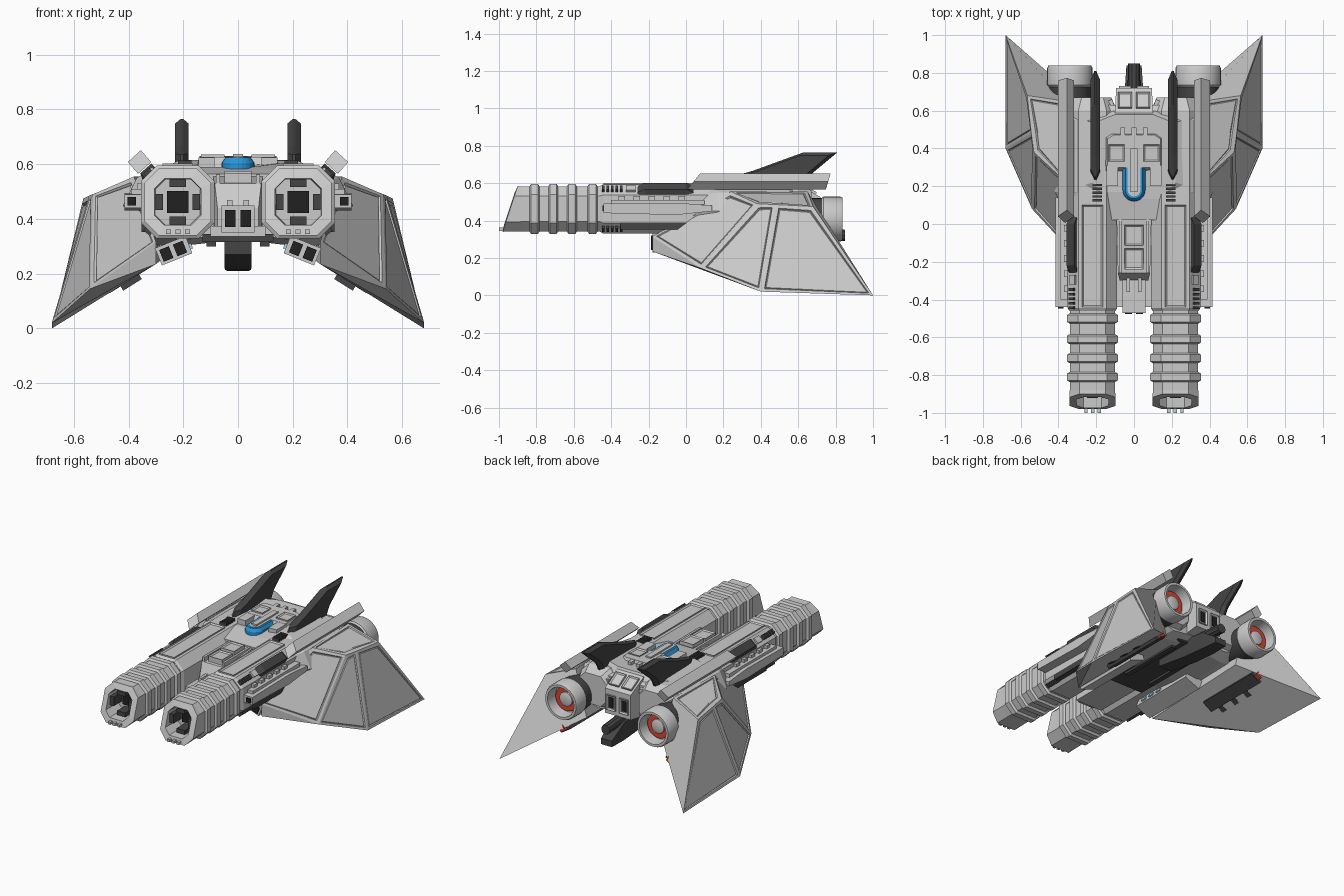
import bpy, bmesh, math
from mathutils import Euler, Vector

if "Cube" in bpy.data.objects:
    bpy.data.objects.remove(bpy.data.objects["Cube"])


def material(name, rgb):
    m = bpy.data.materials.new(name)
    m.diffuse_color = (*rgb, 1)
    m.use_nodes = True
    m.node_tree.nodes["Principled BSDF"].inputs["Base Color"].default_value = m.diffuse_color
    return m


DARK = material("dark_metal", (0.06, 0.06, 0.06))
BLACK = material("black_void", (0.015, 0.015, 0.015))
BLUE = material("blue_glass", (0.02, 0.3, 0.7))
RED = material("red_glow", (0.7, 0.06, 0.03))
PALE = material("pale_light", (0.4, 0.65, 0.85))


def finish(name, bm, mat=None, mirror=True, smooth=False):
    bmesh.ops.recalc_face_normals(bm, faces=bm.faces)
    me = bpy.data.meshes.new(name)
    bm.to_mesh(me)
    bm.free()
    ob = bpy.data.objects.new(name, me)
    bpy.context.collection.objects.link(ob)
    if mat:
        me.materials.append(mat)
    if smooth:
        bpy.ops.object.select_all(action='DESELECT')
        ob.select_set(True)
        bpy.context.view_layer.objects.active = ob
        bpy.ops.object.shade_smooth_by_angle()
    if mirror:
        ob.modifiers.new("mirror", 'MIRROR')
    return ob


def loft(name, sections, mat=None, mirror=True, smooth=False):
    """Skin equal-length rings of 3D points and cap both ends."""
    bm = bmesh.new()
    rings = [[bm.verts.new(p) for p in s] for s in sections]
    n = len(rings[0])
    for a, b in zip(rings, rings[1:]):
        for i in range(n):
            j = (i + 1) % n
            bm.faces.new((a[i], a[j], b[j], b[i]))
    bm.faces.new(rings[0])
    bm.faces.new(rings[-1])
    return finish(name, bm, mat, mirror, smooth)


def box(name, x, y, z, mat=None, mirror=True, rot=(0, 0, 0), inset=None):
    """Box from (min, max) ranges; inset sinks a panel into the face along that direction."""
    bm = bmesh.new()
    bmesh.ops.create_cube(bm, size=1)
    for v in bm.verts:
        v.co = Vector((v.co.x * (x[1] - x[0]), v.co.y * (y[1] - y[0]), v.co.z * (z[1] - z[0])))
    bm.normal_update()
    if inset:
        f = max(bm.faces, key=lambda f: f.normal.dot(Vector(inset)))
        bmesh.ops.inset_individual(bm, faces=[f], thickness=0.012, depth=-0.008)
    c = Vector(((x[0] + x[1]) / 2, (y[0] + y[1]) / 2, (z[0] + z[1]) / 2))
    e = Euler([math.radians(a) for a in rot]).to_matrix()
    for v in bm.verts:
        v.co = e @ v.co + c
    return finish(name, bm, mat, mirror)


def octo(y, r, slant=0, cx=0.22, cz=0.462, k=0.57):
    pts = [(k, 1), (1, k), (1, -k), (k, -1), (-k, -1), (-1, -k), (-1, k), (-k, 1)]
    return [(cx + r * a, y + slant * r * b, cz + r * b) for a, b in pts]


def circle(y, r, cx=0.34, cz=0.408, n=28):
    return [(cx + r * math.cos(t * math.tau / n), y, cz + r * math.sin(t * math.tau / n)) for t in range(n)]


def rect(y, w, z0, z1):
    return [(-w, y, z0), (w, y, z0), (w, y, z1), (-w, y, z1)]


def sym(half):
    return half + [(-x, y, z) for x, y, z in reversed(half)]


# Ribbed twin barrels with slanted hollow muzzles
loft("cannon_barrel", [octo(-0.4, 0.12), octo(-0.88, 0.12), octo(-0.94, 0.122, 0.33),
                       octo(-0.945, 0.085, 0.33), octo(-0.78, 0.08)])
for y in (-0.81, -0.71, -0.61, -0.5):
    loft("barrel_rib", [octo(y - 0.026, 0.122), octo(y - 0.018, 0.134), octo(y + 0.018, 0.134), octo(y + 0.026, 0.122)])
loft("muzzle_lining", [octo(-0.83, 0.082), octo(-0.79, 0.082)], DARK)
box("bore", (0.18, 0.26), (-0.85, -0.79), (0.422, 0.502), BLACK)
for dx, dz in ((0.068, 0), (-0.068, 0), (0, 0.068), (0, -0.068)):
    w, h = (0.014, 0.03) if dx else (0.03, 0.014)
    box("muzzle_clamp", (0.22 + dx - w, 0.22 + dx + w), (-0.92, -0.82), (0.462 + dz - h, 0.462 + dz + h), DARK)
for x in (0.175, 0.21, 0.245):
    box("muzzle_tooth", (x, x + 0.018), (-1.0, -0.9), (0.345, 0.362))

# Nacelles behind the barrels
loft("nacelle", [octo(-0.46, 0.122), octo(-0.445, 0.131), octo(0.6, 0.131), octo(0.67, 0.1)])
box("nacelle_top_panel", (0.165, 0.275), (-0.44, 0.1), (0.58, 0.602), inset=(0, 0, 1))
loft("shoulder_block", [[(0.285, y, 0.56), (0.345, y, 0.53), (0.345 + d, y, 0.555 + d), (0.305 + d, y, 0.59 + d)]
                        for y, d in ((-0.26, -0.005), (-0.22, 0.012), (0.0, 0.012), (0.04, -0.005))], DARK)
for i in range(5):
    y = -0.45 + i * 0.024
    box("side_louver", (0.31, 0.34), (y, y + 0.014), (0.55, 0.58), DARK, rot=(0, 40, 0))
    box("lower_louver", (0.31, 0.34), (y, y + 0.014), (0.345, 0.375), DARK, rot=(0, -40, 0))
    box("deck_louver", (0.17, 0.22), (0.12 + i * 0.02, 0.132 + i * 0.02), (0.595, 0.614), DARK)
box("shoulder_vent", (0.3, 0.34), (-0.32, -0.27), (0.55, 0.58), rot=(0, 40, 0))
box("lower_side_strip", (0.3, 0.352), (-0.35, 0.2), (0.352, 0.39), DARK)

# Side gun bars
loft("side_bar", [[(0.33, y0, z0), (0.415, y0, z0), (0.415, y0, z1), (0.33, y0, z1)]
                  for y0, z0, z1 in ((-0.44, 0.44, 0.49), (-0.05, 0.43, 0.495), (0.14, 0.45, 0.48))])
box("side_bar_bore", (0.373, 0.403), (-0.447, -0.43), (0.45, 0.48), BLACK)
box("side_bar_cover", (0.34, 0.39), (-0.4, 0.1), (0.485, 0.51))
for i in range(5):
    box("side_bar_stud", (0.33, 0.37), (-0.36 + i * 0.08, -0.325 + i * 0.08), (0.505, 0.53))

# Main hull filling the space between nacelles and wings
hull = [(0.0, 0.59), (0.3, 0.59), (0.37, 0.55), (0.42, 0.45), (0.37, 0.33), (0.26, 0.295), (0, 0.325)]
ring = lambda y, k: [(x * k, y, 0.45 + (z - 0.45) * k) for x, z in hull + [(-a, b) for a, b in hull[-2:0:-1]]]
loft("main_hull", [ring(0.02, 0.82), ring(0.17, 1), ring(0.55, 1), ring(0.63, 0.8)], mirror=False)

# Upper deck, open at the front around the cockpit, and superstructure
loft("upper_deck", [sym([(0.11, 0.05, 0.545), (0.31, 0.19, 0.57), (0.31, 0.55, 0.57), (0.11, 0.6, 0.57)]),
                    sym([(0.1, 0.09, 0.57), (0.22, 0.22, 0.612), (0.2, 0.54, 0.615), (0.1, 0.58, 0.615)])], mirror=False)
loft("superstructure", [sym([(0.15, 0.28, 0.59), (0.15, 0.46, 0.6), (0.12, 0.48, 0.6)]),
                        sym([(0.14, 0.3, 0.626), (0.14, 0.45, 0.63), (0.11, 0.47, 0.63)])], mirror=False)
box("roof_panel", (0.05, 0.135), (0.33, 0.42), (0.615, 0.636), inset=(0, 0, 1))
box("cockpit_side", (0.085, 0.145), (0.2, 0.31), (0.58, 0.625))
box("roof_spine", (-0.018, 0.018), (0.17, 0.4), (0.6, 0.638), mirror=False)
for x in (-0.06, 0, 0.06):
    box("roof_stub", (x - 0.012, x + 0.012), (0.45, 0.51), (0.6, 0.628), mirror=False)


# Rounded blue cockpit glazing with grey core
def canopy(r, z):
    arc = [(r * math.cos(a), 0.18 - r * math.sin(a)) for a in (math.pi * i / 12 for i in range(13))]
    return [(x, y, z) for x, y in [(r, 0.3)] + arc + [(-r, 0.3)]]


loft("cockpit_glass", [canopy(0.06, 0.555), canopy(0.06, 0.605), canopy(0.046, 0.625)], BLUE, False)
loft("cockpit_cap", [canopy(0.034, 0.6), canopy(0.034, 0.628)], None, False)

# Centre spine and chin
loft("centre_spine", [rect(-0.3, 0.075, 0.36, 0.44), rect(-0.26, 0.085, 0.35, 0.53), rect(0.14, 0.095, 0.34, 0.565)],
     mirror=False)
for y in (-0.24, -0.115):
    box("spine_panel", (-0.05, 0.05), (y, y + 0.11), (0.53, 0.57 + 0.07 * (y + 0.2)), mirror=False, inset=(0, 0, 1))
box("spine_rail", (0.065, 0.08), (-0.26, 0.05), (0.5, 0.562))
box("chin_plate", (-0.1, 0.1), (-0.44, 0.05), (0.335, 0.375), mirror=False)
box("chin_box", (-0.06, 0.06), (-0.47, -0.25), (0.35, 0.45), mirror=False)
box("chin_window", (0.01, 0.047), (-0.476, -0.46), (0.37, 0.432), BLACK)
box("chin_pipe", (0.02, 0.04), (-0.36, -0.25), (0.44, 0.47))

# Rear block with vents, and dark tail and belly
loft("rear_block", [rect(0.45, 0.1, 0.34, 0.61), rect(0.59, 0.1, 0.34, 0.6), rect(0.72, 0.095, 0.36, 0.525)], mirror=False)
box("rear_slope_panel", (0.01, 0.085), (0.605, 0.7), (0.553, 0.576), rot=(-30, 0, 0), inset=(0, 0, 1))
box("rear_vent", (0.015, 0.08), (0.71, 0.73), (0.39, 0.49), inset=(0, 1, 0))
box("rear_vent_void", (0.03, 0.065), (0.715, 0.726), (0.405, 0.475), BLACK)
box("rear_strut", (0.1, 0.17), (0.57, 0.65), (0.42, 0.55), rot=(0, 0, -20))
loft("tail_boom", [rect(0.3, 0.05, 0.27, 0.34), rect(0.55, 0.05, 0.23, 0.35), rect(0.72, 0.048, 0.215, 0.33),
                   rect(0.84, 0.04, 0.21, 0.25)], DARK, False)
loft("tail_gun", [circle(0.6, 0.035, 0, 0.34, 10), circle(0.85, 0.032, 0, 0.32, 10)], DARK, False)
box("belly_plate", (-0.13, 0.13), (-0.08, 0.58), (0.315, 0.345), DARK, False)
box("belly_ridge", (0.08, 0.115), (0.05, 0.5), (0.3, 0.33), DARK)

# Tilted under-slung intakes
box("intake", (0.175, 0.295), (-0.18, 0.3), (0.25, 0.318), rot=(0, 22, 0))
for x, z in ((0.212, 0.292), (0.262, 0.272)):
    box("intake_mouth", (x - 0.019, x + 0.019), (-0.187, -0.17), (z - 0.023, z + 0.023), BLACK, rot=(0, 22, 0))
for y in (-0.13, -0.06, 0.01):
    box("intake_light", (0.168, 0.18), (y, y + 0.04), (0.29, 0.31), PALE, rot=(0, 22, 0))

# Folded wings with engraved panels
pts = [(0.30, -0.18, 0.315), (0.30, -0.18, 0.235), (0.54, 0.08, 0.145), (0.68, 0.40, 0.02), (0.68, 1.0, 0.0),
       (0.565, 0.68, 0.475), (0.53, 0.38, 0.49), (0.36, 0.65, 0.555), (0.38, 0.24, 0.555), (0.28, 0.65, 0.25),
       (0.544, 0.48, 0.485)]
faces = [(8, 6, 10, 5, 7), (0, 8, 6, 2), (2, 6, 10, 3), (3, 10, 5, 4), (4, 5, 7, 9),
         (1, 2, 3), (1, 3, 4, 9), (0, 2, 1), (0, 1, 9, 7, 8)]
bm = bmesh.new()
vs = [bm.verts.new(p) for p in pts]
fs = [bm.faces.new([vs[i] for i in f]) for f in faces]
bmesh.ops.recalc_face_normals(bm, faces=bm.faces)
for t, d in ((0.025, 0), (0.006, -0.008), (0.006, 0.004)):
    bmesh.ops.inset_individual(bm, faces=fs[:4], thickness=t, depth=d)
finish("wing", bm)

# Dark strips with red lamps under the wings
box("underwing_strip", (0.36, 0.44), (0.25, 0.72), (0.155, 0.21), DARK, rot=(0, 32, 0))
box("underwing_lamp", (0.38, 0.42), (0.71, 0.745), (0.162, 0.202), RED, rot=(0, 32, 0))
for y in (0.3, 0.42, 0.54):
    box("underwing_clip", (0.43, 0.48), (y, y + 0.04), (0.14, 0.17), DARK, rot=(0, 32, 0))


# Slanted shoulder rails, square section turned on edge
def rail(y, k):
    return [(0.36 + a, y - k * b, 0.608 + b) for a, b in ((-0.043, 0), (-0.005, 0.043), (0.043, 0), (0.005, -0.043))]


loft("shoulder_rail", [rail(0.04, -0.8), rail(0.76, -0.3)])

# Dark swept dorsal fins
prof = [(0.23, 0.6), (0.25, 0.635), (0.36, 0.667), (0.63, 0.765), (0.81, 0.765), (0.66, 0.64), (0.62, 0.57)]
fin = lambda x, k: [(x, 0.52 + (y - 0.52) * k, 0.66 + (z - 0.66) * k) for y, z in prof]
loft("dorsal_fin", [fin(0.18, 0.84), fin(0.2, 1), fin(0.21, 1), fin(0.23, 0.84)], DARK)

# Rear engines
loft("engine_collar", [circle(0.55, 0.1), circle(0.68, 0.112), circle(0.73, 0.112)], DARK, smooth=True)
loft("engine_bell", [circle(0.725, 0.112), circle(0.735, 0.12), circle(0.825, 0.12), circle(0.838, 0.114),
                     circle(0.838, 0.098), circle(0.765, 0.09)], smooth=True)
loft("engine_glow", [circle(0.76, 0.084), circle(0.778, 0.08)], RED, smooth=True)
loft("engine_core", [circle(0.765, 0.05), circle(0.786, 0.046), circle(0.792, 0.03)], smooth=True)
